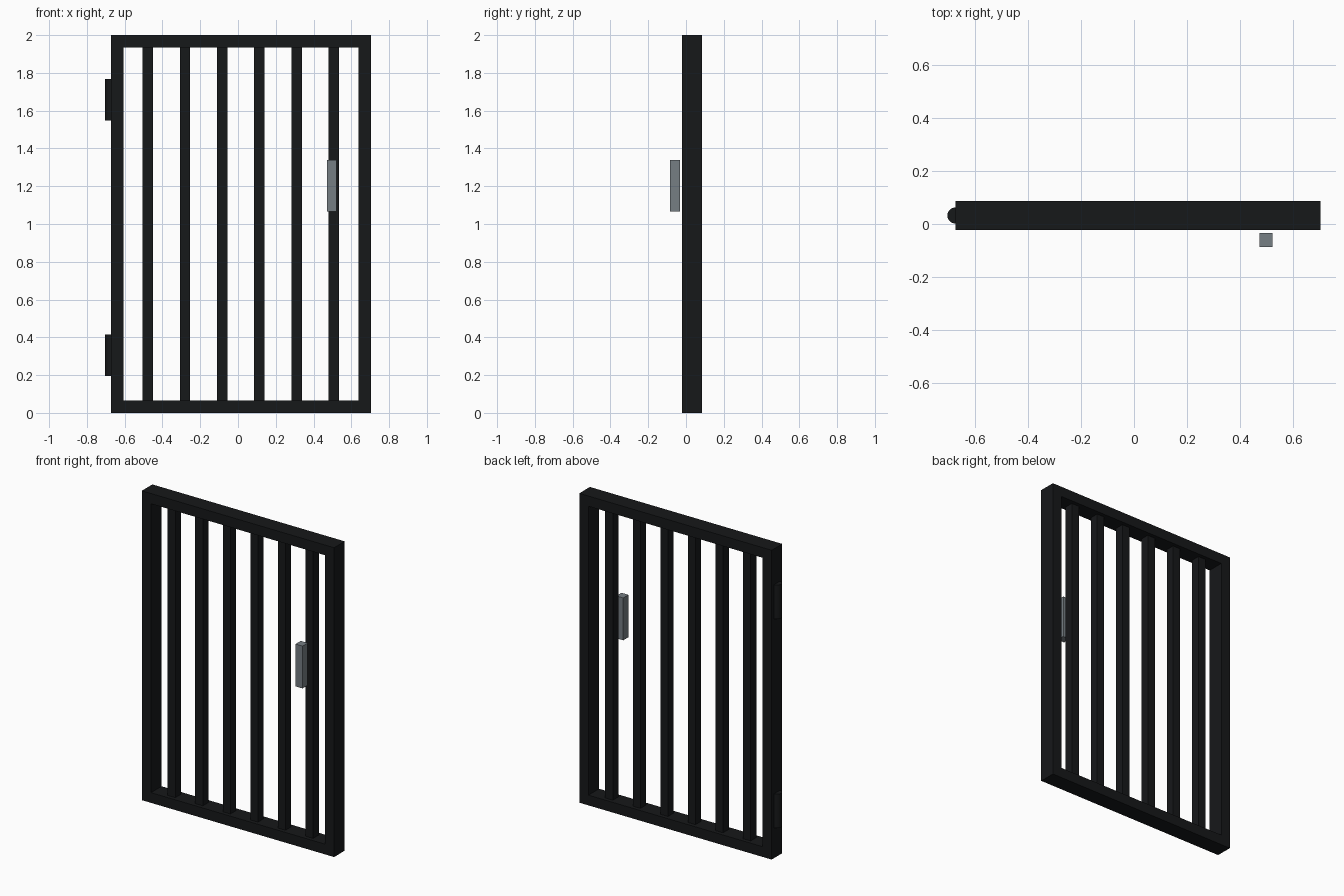
import bpy

if "Cube" in bpy.data.objects:
    bpy.data.objects.remove(bpy.data.objects["Cube"])

def material(name, color):
    m = bpy.data.materials.new(name)
    m.diffuse_color = color
    m.use_nodes = True
    m.node_tree.nodes["Principled BSDF"].inputs["Base Color"].default_value = m.diffuse_color
    return m

iron = material("black_iron", (0.008, 0.009, 0.01, 1))
steel = material("grey_steel", (0.18, 0.21, 0.23, 1))

def box(name, x, y, z, mat):
    """Box from (min, max) ranges."""
    bpy.ops.mesh.primitive_cube_add(size=1, location=[sum(r) / 2 for r in (x, y, z)])
    ob = bpy.context.object
    ob.name = name
    ob.scale = [r[1] - r[0] for r in (x, y, z)]
    bpy.ops.object.transform_apply(location=False, rotation=False, scale=True)
    ob.data.materials.append(mat)
    return ob

LEFT, RIGHT, HEIGHT, W = -0.673, 0.703, 2.0, 0.066
DEPTH = (-0.022, 0.086)
MID_X, MID_Y = (LEFT + RIGHT) / 2, sum(DEPTH) / 2

# Outer frame
box("left_stile", (LEFT, LEFT + W), DEPTH, (0, HEIGHT), iron)
box("right_stile", (RIGHT - W, RIGHT), DEPTH, (0, HEIGHT), iron)
for name, z in (("bottom_rail", 0), ("top_rail", HEIGHT - W)):
    box(name, (LEFT + W, RIGHT - W), DEPTH, (z, z + W), iron)

# Upright bars
for i in range(6):
    x = MID_X + (i - 2.5) * 0.197
    box(f"bar_{i + 1}", (x - 0.0275, x + 0.0275), (MID_Y - 0.029, MID_Y + 0.029),
        (W, HEIGHT - W), iron)

# Hinge barrels
for name, z in (("lower_hinge", 0.306), ("upper_hinge", 1.658)):
    bpy.ops.mesh.primitive_cylinder_add(vertices=24, radius=0.03, depth=0.22,
                                        location=(LEFT, MID_Y, z))
    hinge = bpy.context.object
    hinge.name = name
    hinge.data.materials.append(iron)
    bpy.ops.object.shade_smooth_by_angle()

# Pull handle in front of the last bar
box("handle", (0.472, 0.522), (-0.086, -0.033), (1.066, 1.34), steel)
